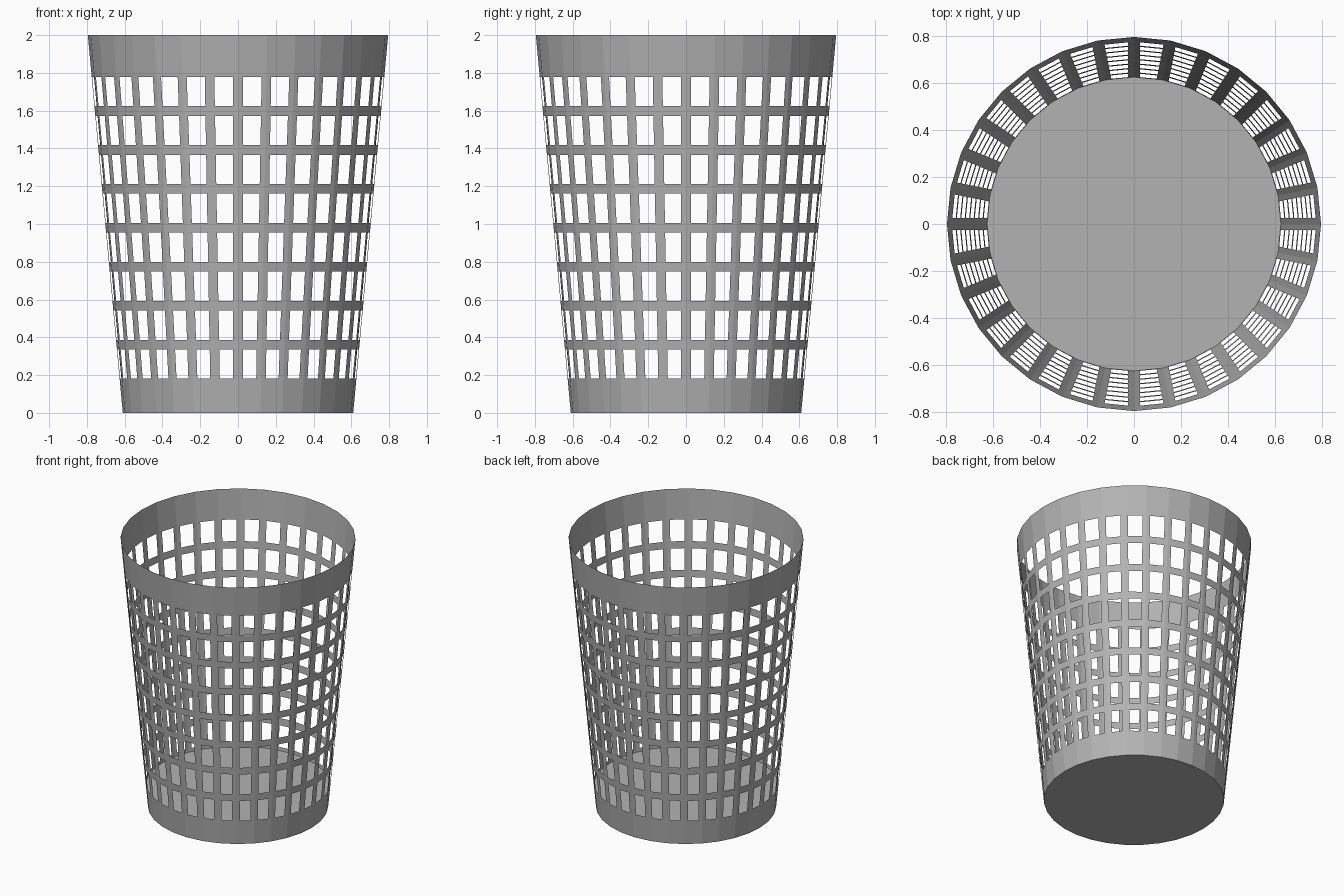
import bpy, bmesh, math

if "Cube" in bpy.data.objects:
    bpy.data.objects.remove(bpy.data.objects["Cube"], do_unlink=True)

SIDES, ROWS = 32, 8
R_BOTTOM, R_TOP, HEIGHT = 0.61, 0.795, 2.0
GRID_LOW, GRID_HIGH = 0.155, 1.805
BAR_HALF = 0.026

# Single plastic colour
plastic = bpy.data.materials.new("grey plastic")
plastic.use_nodes = True
colour = (0.45, 0.45, 0.45, 1)
plastic.diffuse_color = colour
plastic.node_tree.nodes["Principled BSDF"].inputs["Base Color"].default_value = colour


def ring(bm, z):
    """Ring of vertices on the tapered wall at height z."""
    r = R_BOTTOM + (R_TOP - R_BOTTOM) * z / HEIGHT
    angles = [2 * math.pi * i / SIDES for i in range(SIDES)]
    return [bm.verts.new((r * math.cos(a), r * math.sin(a), z)) for a in angles]


def finish(bm, name):
    mesh = bpy.data.meshes.new(name)
    bm.to_mesh(mesh)
    bm.free()
    mesh.materials.append(plastic)
    obj = bpy.data.objects.new(name, mesh)
    bpy.context.collection.objects.link(obj)
    return obj


# Tapered wall: solid bands at both ends, a lattice between
bm = bmesh.new()
step = (GRID_HIGH - GRID_LOW) / ROWS
levels = [0] + [GRID_LOW + step * i for i in range(ROWS + 1)] + [HEIGHT]
rings = [ring(bm, z) for z in levels]
panels = []
for row, (low, high) in enumerate(zip(rings, rings[1:])):
    for i in range(SIDES):
        j = (i + 1) % SIDES
        face = bm.faces.new((low[i], low[j], high[j], high[i]))
        if 0 < row <= ROWS:
            panels.append(face)

# Inset each lattice panel and remove its middle to open the hole
bm.normal_update()
bmesh.ops.inset_individual(bm, faces=panels, thickness=BAR_HALF, use_even_offset=True)
bmesh.ops.delete(bm, geom=panels, context='FACES')
finish(bm, "basket_wall")

# Underside and raised inner floor
for name, z, flip in (("base_underside", 0, True), ("inner_floor", GRID_LOW, False)):
    bm = bmesh.new()
    verts = ring(bm, z)
    bm.faces.new(verts[::-1] if flip else verts)
    finish(bm, name)
